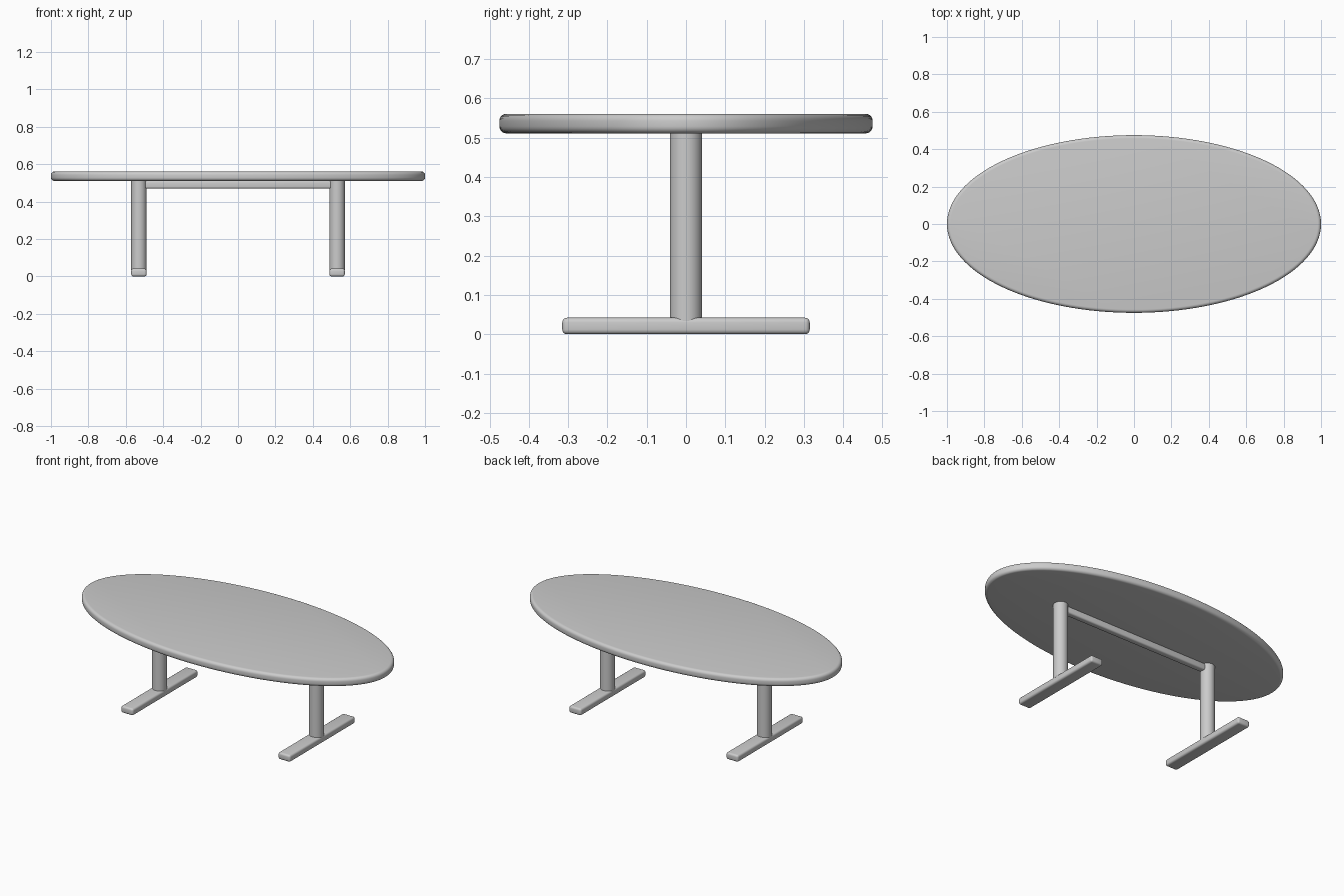
import bpy, math

if "Cube" in bpy.data.objects:
    bpy.data.objects.remove(bpy.data.objects["Cube"])


def finish(obj, name, bevel=0.0, segments=4):
    """Name a part, round its edges and shade it smooth."""
    obj.name = name
    bpy.ops.object.transform_apply(location=False, rotation=True, scale=True)
    if bevel:
        mod = obj.modifiers.new("Rounded edges", "BEVEL")
        mod.width = bevel
        mod.segments = segments
        mod.limit_method = "ANGLE"
        mod.angle_limit = math.radians(40)
        bpy.ops.object.modifier_apply(modifier=mod.name)
    bpy.ops.object.shade_smooth_by_angle(angle=math.radians(35))
    return obj


def box(name, centre, size, bevel):
    bpy.ops.mesh.primitive_cube_add(size=1, location=centre)
    obj = bpy.context.object
    obj.scale = size
    return finish(obj, name, bevel)


def cylinder(name, centre, rx, ry, height, sides, bevel=0.0):
    bpy.ops.mesh.primitive_cylinder_add(vertices=sides, radius=1, depth=1,
                                        location=centre)
    obj = bpy.context.object
    obj.scale = (rx, ry, height)
    return finish(obj, name, bevel, 5)


# Elliptical top with a rounded rim
cylinder("table_top", (0, 0, 0.536), 1.0, 0.475, 0.05, 128, 0.018)

# Two round posts, each on a long flat foot
for side, x in (("left", -0.53), ("right", 0.53)):
    cylinder(f"{side}_post", (x, 0, 0.273), 0.041, 0.041, 0.478, 48)
    box(f"{side}_foot", (x, 0, 0.021), (0.082, 0.63, 0.042), 0.012)

# Rail under the top joining the posts
box("under_rail", (0, 0, 0.491), (1.02, 0.04, 0.042), 0.01)
